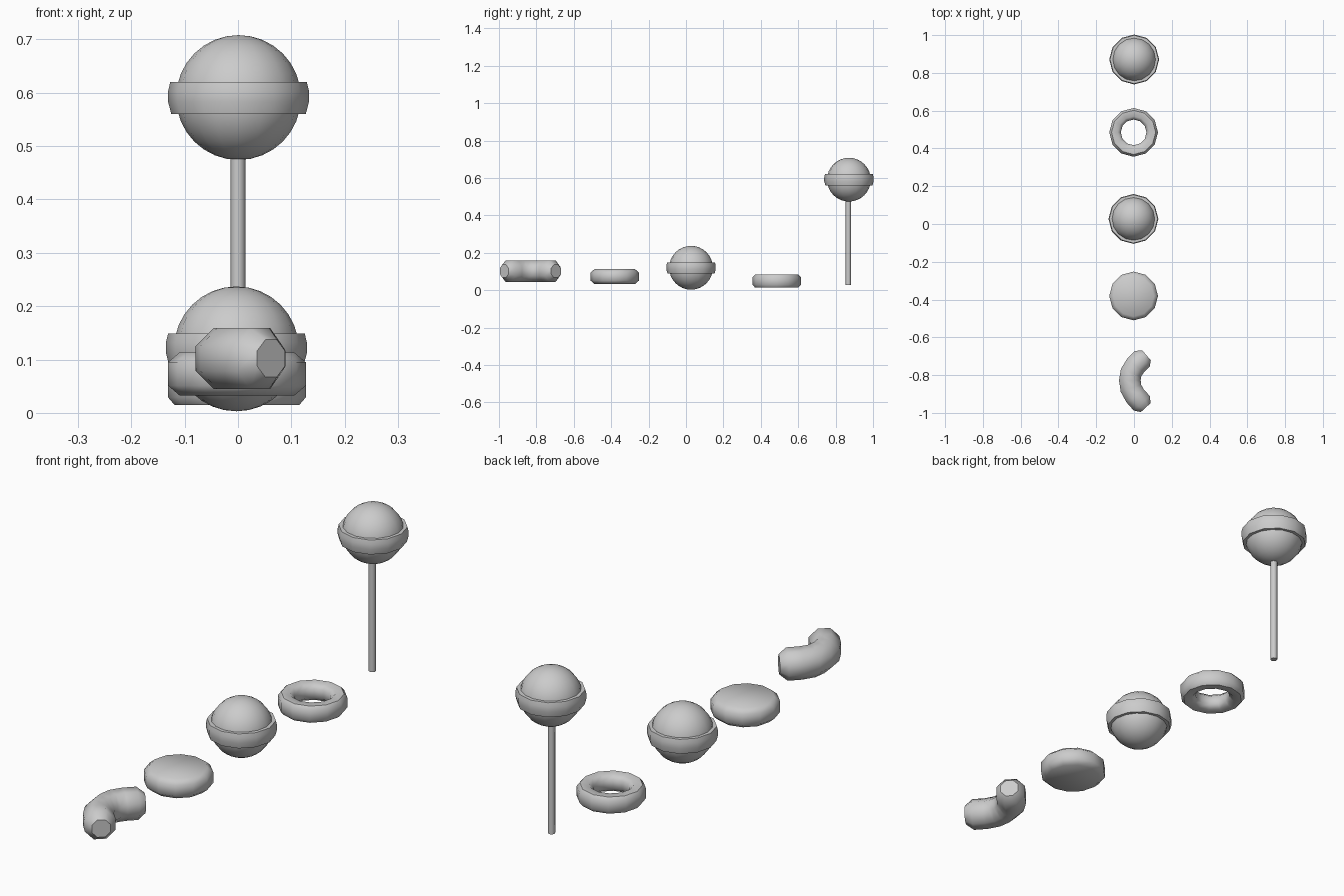
import bpy, bmesh, math
from mathutils import Vector

if "Cube" in bpy.data.objects:
    bpy.data.objects.remove(bpy.data.objects["Cube"])


def finish(bm, name, loc, angle=50):
    bmesh.ops.remove_doubles(bm, verts=bm.verts, dist=1e-5)
    bmesh.ops.recalc_face_normals(bm, faces=bm.faces)
    me = bpy.data.meshes.new(name)
    bm.to_mesh(me)
    bm.free()
    ob = bpy.data.objects.new(name, me)
    bpy.context.collection.objects.link(ob)
    ob.location = loc
    bpy.ops.object.select_all(action='DESELECT')
    ob.select_set(True)
    bpy.context.view_layer.objects.active = ob
    bpy.ops.object.shade_smooth_by_angle(angle=math.radians(angle))
    return ob


def skin(bm, rings, closed):
    """Bridge rings of points with quads; close the loop or cap both ends."""
    rows = [[bm.verts.new(p) for p in r] for r in rings]
    n = len(rows[0])
    for i in range(len(rows) if closed else len(rows) - 1):
        a, b = rows[i], rows[(i + 1) % len(rows)]
        for j in range(n):
            k = (j + 1) % n
            bm.faces.new((a[j], a[k], b[k], b[j]))
    if not closed:
        bm.faces.new(rows[0])
        bm.faces.new(rows[-1])


def lathe(name, profile, loc, sides=12, closed=False, turn=0.0, angle=50):
    bm = bmesh.new()
    step = 2 * math.pi / sides
    skin(bm, [[(r * math.cos((j + turn) * step), r * math.sin((j + turn) * step), z)
               for j in range(sides)] for r, z in profile], closed)
    return finish(bm, name, loc, angle)


def banded_ball(name, loc):
    # round candy with a raised belt
    bm = bmesh.new()
    bmesh.ops.create_uvsphere(bm, u_segments=16, v_segments=16, radius=0.117)
    finish(bm, name, loc)
    lathe(name + "_band", [(0.1, -0.031), (0.126, -0.031), (0.132, -0.008),
                           (0.132, 0.012), (0.128, 0.029), (0.1, 0.029)],
          loc, closed=True)


# Lollipop
banded_ball("lollipop_ball", (0.001, 0.871, 0.591))
lathe("lollipop_stick", [(0.014, 0.028), (0.014, 0.5)], (0, 0.868, 0), sides=8)

# Ball candy
banded_ball("ball_candy", (-0.003, 0.027, 0.12))

# Ring candy
lathe("ring_candy", [(0.129, -0.02), (0.129, 0.02), (0.117, 0.034), (0.085, 0.034),
                     (0.068, 0.018), (0.068, -0.018), (0.085, -0.034), (0.117, -0.034)],
      (-0.002, 0.485, 0.049), closed=True)

# Flat disc candy
lathe("disc_candy", [(0.108, -0.04), (0.129, -0.022), (0.129, 0.022), (0.108, 0.04)],
      (-0.002, -0.381, 0.073))

# Curved candy: octagonal tube swept along an arc with tapered ends
path = [(0.062, -0.972), (0.041, -0.949), (0.006, -0.91), (-0.016, -0.87), (-0.022, -0.828),
        (-0.016, -0.788), (0.008, -0.75), (0.044, -0.714), (0.066, -0.695)]
rings = []
for i, p in enumerate(path):
    a, b = path[max(i - 1, 0)], path[min(i + 1, len(path) - 1)]
    t = Vector((b[0] - a[0], b[1] - a[1])).normalized()
    r = 0.038 if i in (0, len(path) - 1) else 0.062
    rings.append([(p[0] + t.y * r * math.cos(q), p[1] - t.x * r * math.cos(q), r * math.sin(q))
                  for q in [(j + 0.5) * math.pi / 4 for j in range(8)]])
bm = bmesh.new()
skin(bm, rings, False)
finish(bm, "curved_candy", (0, 0, 0.102))
